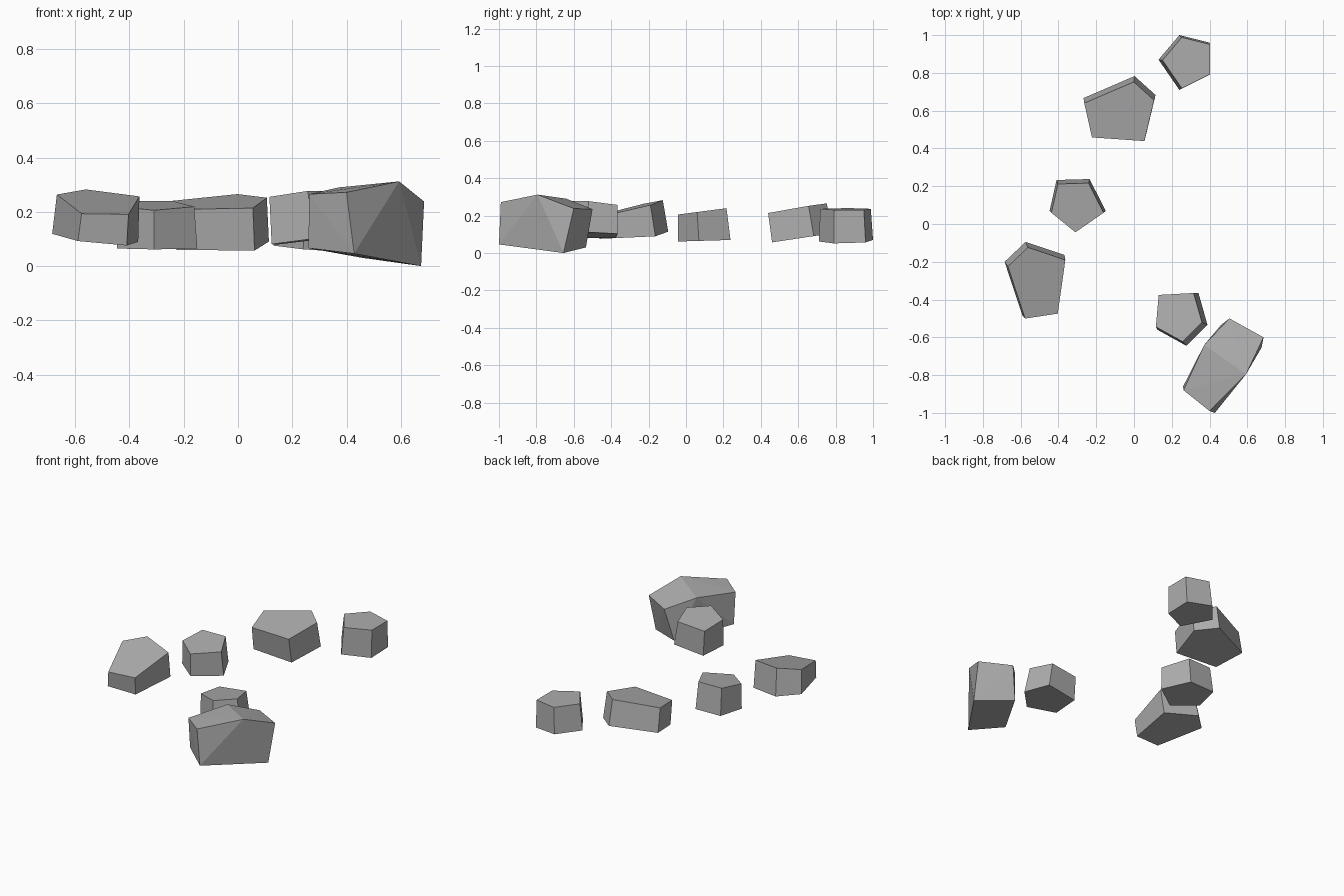
import bpy
import bmesh
from mathutils import Vector

cube = bpy.data.objects.get("Cube")
if cube:
    bpy.data.objects.remove(cube, do_unlink=True)

# One plain stone colour
GREY = (0.42, 0.42, 0.42, 1.0)
stone = bpy.data.materials.new("stone_grey")
stone.use_nodes = True
stone.diffuse_color = GREY
shader = stone.node_tree.nodes["Principled BSDF"]
shader.inputs["Base Color"].default_value = GREY
shader.inputs["Roughness"].default_value = 0.9


def chiselled_block(name, corners):
    """Flat-faced rock: the convex skin around its corners."""
    bm = bmesh.new()
    for corner in corners:
        bm.verts.new(corner)
    bmesh.ops.convex_hull(bm, input=bm.verts[:])
    bmesh.ops.dissolve_limit(bm, angle_limit=0.035, verts=bm.verts[:], edges=bm.edges[:])
    bmesh.ops.recalc_face_normals(bm, faces=bm.faces[:])
    mesh = bpy.data.meshes.new(name)
    bm.to_mesh(mesh)
    bm.free()
    mesh.materials.append(stone)
    rock = bpy.data.objects.new(name, mesh)
    bpy.context.collection.objects.link(rock)
    return rock


def pentagon_rock(name, footprint, low, high, low_tilt, high_tilt, taper):
    """Tapered pentagonal rock whose base and top are tilted planes."""
    points = [Vector(p) for p in footprint]
    centre = sum(points, Vector((0, 0))) / len(points)
    low_tilt, high_tilt = Vector(low_tilt), Vector(high_tilt)
    lean = (low_tilt + high_tilt) * (low - high) / 2
    corners = []
    for point in points:
        arm = point - centre
        top = arm * taper + lean
        corners.append((point.x, point.y, low + arm.dot(low_tilt)))
        corners.append((*(centre + top), high + top.dot(high_tilt)))
    return chiselled_block(name, corners)


# Small and medium rocks along the arc
pentagon_rock("back_small_rock",
              [(.24, 1), (.4, .96), (.4, .79), (.24, .71), (.13, .87)],
              low=.063, high=.235, low_tilt=(-.08, .03), high_tilt=(-.04, 0), taper=.93)
pentagon_rock("back_wide_rock",
              [(-.267, .667), (.003, .783), (.114, .683), (.061, .46), (-.225, .48)],
              low=.08, high=.24, low_tilt=(0, .15), high_tilt=(.03, .17), taper=.97)
pentagon_rock("middle_small_rock",
              [(-.41, .233), (-.235, .238), (-.15, .069), (-.31, -.042), (-.447, .069)],
              low=.066, high=.226, low_tilt=(0, .03), high_tilt=(0, .13), taper=.93)
pentagon_rock("right_wide_rock",
              [(-.685, -.2), (-.574, -.095), (-.368, -.164), (-.41, -.46), (-.59, -.487)],
              low=.098, high=.243, low_tilt=(-.1, .06), high_tilt=(-.05, .24), taper=.96)
pentagon_rock("front_small_rock",
              [(.14, -.376), (.341, -.365), (.389, -.534), (.278, -.645), (.124, -.56)],
              low=.095, high=.264, low_tilt=(.12, -.02), high_tilt=(.1, -.1), taper=.92)

# Large boulder: four-cornered base, six-cornered top folded along a ridge
boulder_base = [(.26, -.86, .066), (.428, -1, .046), (.675, -.655, 0), (.46, -.535, .03)]
boulder_top = [(.262, -.88, .265), (.4, -.99, .272), (.594, -.794, .312),
               (.686, -.6, .238), (.505, -.5, .234), (.372, -.64, .29)]
chiselled_block("front_boulder", boulder_base + boulder_top)
